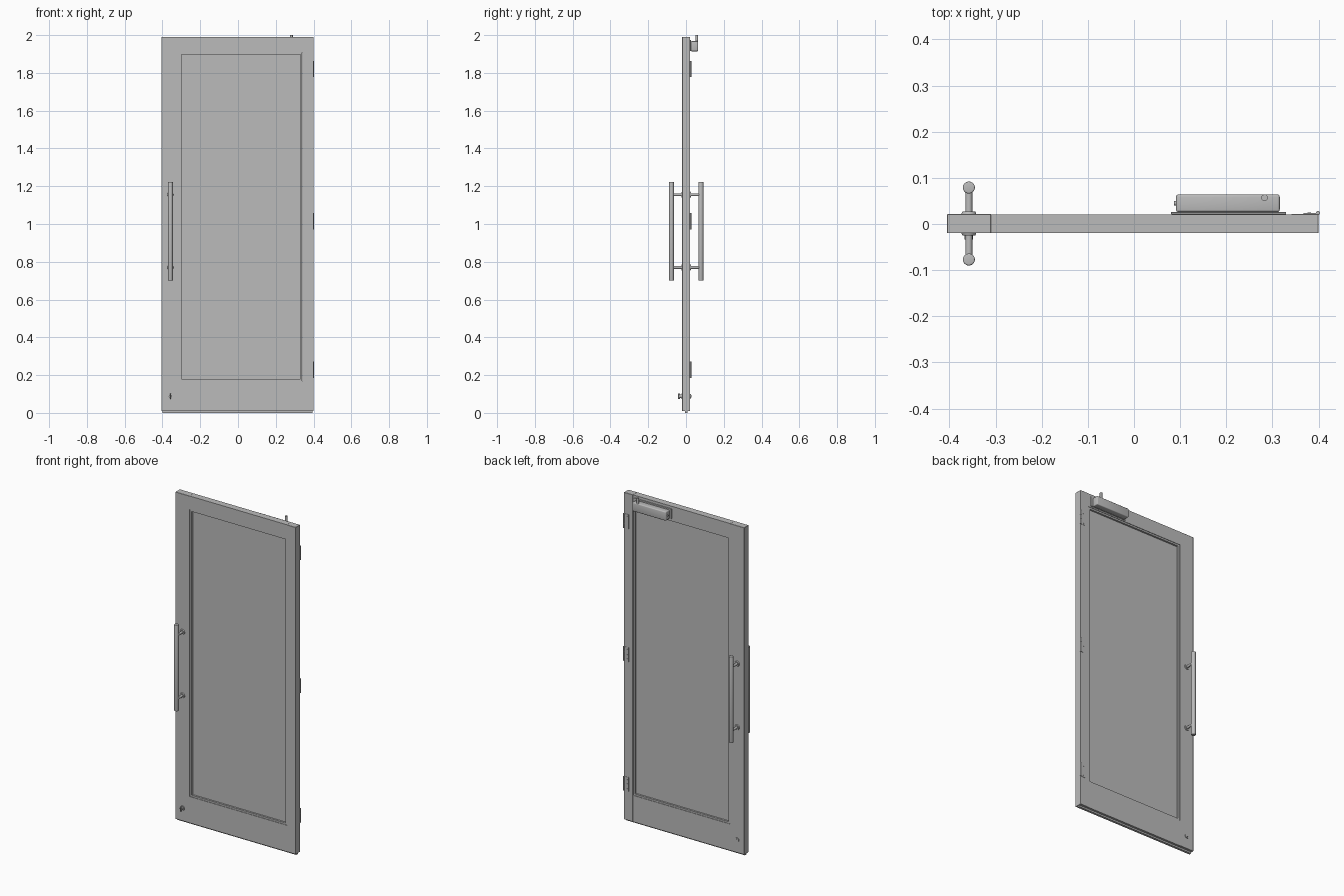
import bpy, bmesh, math
from mathutils import Matrix, Vector

if "Cube" in bpy.data.objects:
    bpy.data.objects.remove(bpy.data.objects["Cube"])

metal = bpy.data.materials.new("satin grey")
metal.diffuse_color = (0.5, 0.5, 0.5, 1)
metal.use_nodes = True
metal.node_tree.nodes["Principled BSDF"].inputs["Base Color"].default_value = metal.diffuse_color


def finish(name, bm, bevel=0, segments=1, smooth=False):
    if bevel:
        bmesh.ops.bevel(bm, geom=bm.edges[:], offset=bevel, segments=segments,
                        affect='EDGES', profile=0.5)
    mesh = bpy.data.meshes.new(name)
    bm.to_mesh(mesh)
    bm.free()
    mesh.materials.append(metal)
    ob = bpy.data.objects.new(name, mesh)
    bpy.context.collection.objects.link(ob)
    if smooth:
        bpy.ops.object.select_all(action='DESELECT')
        ob.select_set(True)
        bpy.context.view_layer.objects.active = ob
        bpy.ops.object.shade_smooth_by_angle(angle=math.radians(40))
    return ob


def box(name, x, y, z, bevel=0, segments=1):
    bm = bmesh.new()
    size = [b - a for a, b in (x, y, z)]
    mid = [(a + b) / 2 for a, b in (x, y, z)]
    bmesh.ops.create_cube(bm, size=1, matrix=Matrix.Translation(mid) @ Matrix.Diagonal((*size, 1)))
    return finish(name, bm, bevel, segments, segments > 1)


def rod(name, a, b, r, r2=None, sides=24, round_ends=0):
    a, b = Vector(a), Vector(b)
    d = b - a
    bm = bmesh.new()
    rot = d.to_track_quat('Z', 'Y').to_matrix().to_4x4()
    bmesh.ops.create_cone(bm, cap_ends=True, segments=sides, radius1=r,
                          radius2=r if r2 is None else r2, depth=d.length,
                          matrix=Matrix.Translation((a + b) / 2) @ rot)
    if round_ends:
        rims = [e for e in bm.edges if any(len(f.verts) > 4 for f in e.link_faces)]
        bmesh.ops.bevel(bm, geom=rims, offset=round_ends, segments=3, affect='EDGES', profile=0.5)
    return finish(name, bm, smooth=True)


# Door leaf: two stiles, two rails and the bottom drop seal
FRONT, BACK = -0.02, 0.022
L, R, B, T = -0.309, 0.34, 0.17, 1.908
box("lock_stile", (-0.405, L - 0.001), (FRONT, BACK), (0.01, 1.99), 0.001)
box("hinge_stile", (R + 0.001, 0.4), (FRONT, BACK), (0.01, 1.99), 0.001)
box("top_rail", (L - 0.001, R + 0.001), (FRONT + 0.001, BACK - 0.001), (T, 1.99))
box("bottom_rail", (L - 0.001, R + 0.001), (FRONT + 0.001, BACK - 0.001), (0.01, B))
box("bottom_seal", (-0.4, 0.395), (-0.006, 0.008), (0, 0.012))

# Glass pane with glazing beads on both faces
box("glass_pane", (L, R), (-0.005, 0.007), (B, T))
W = 0.01
for side, y in (("front", (-0.016, -0.005)), ("back", (0.007, 0.018))):
    box(side + "_bead_left", (L, L + W), y, (B, T))
    box(side + "_bead_right", (R - W, R), y, (B, T))
    box(side + "_bead_top", (L + W, R - W), y, (T - W, T))
    box(side + "_bead_bottom", (L + W, R - W), y, (B, B + W))

# Pull handles: a vertical bar on two posts with rosettes, on each face
HX = -0.358
for side, s, face in (("front", -1, FRONT), ("back", 1, BACK)):
    bar = face + s * 0.057
    rod(side + "_pull_bar", (HX, bar, 0.70), (HX, bar, 1.223), 0.013, round_ends=0.003)
    for z in (0.77, 1.155):
        rod(side + "_pull_post", (HX, face, z), (HX, bar, z), 0.0075)
        rod(side + "_pull_rosette", (HX, face, z), (HX, face + s * 0.005, z), 0.016, 0.014)

# Floor lock: key cylinder in front, thumb turn behind
LZ = 0.088
rod("lock_rosette_front", (HX, FRONT, LZ), (HX, FRONT - 0.005, LZ), 0.014)
rod("lock_cylinder", (HX, FRONT, LZ), (HX, FRONT - 0.014, LZ), 0.009)
box("lock_thumb_turn", (HX - 0.003, HX + 0.003), (FRONT - 0.022, FRONT - 0.012), (LZ - 0.014, LZ + 0.014), 0.001)
rod("lock_rosette_back", (HX, BACK, LZ), (HX, BACK + 0.004, LZ), 0.013)
box("lock_key_slot", (HX - 0.002, HX + 0.002), (BACK, BACK + 0.006), (LZ - 0.006, LZ + 0.006))

# Three butt hinges: face leaf, knuckles and screws
for z in (0.229, 1.015, 1.82):
    box("hinge_leaf", (0.368, 0.4), (BACK - 0.001, BACK + 0.0015), (z - 0.043, z + 0.043))
    for i in range(3):
        c = z + (i - 1) * 0.029
        rod("hinge_knuckle", (0.399, BACK + 0.002, c - 0.014), (0.399, BACK + 0.002, c + 0.014), 0.0045, sides=16)
        rod("hinge_screw", (0.38, BACK, c), (0.38, BACK + 0.0025, c), 0.004, sides=12)

# Door closer: backing plate, rounded body, adjuster and spindle
box("closer_plate", (0.08, 0.33), (BACK - 0.001, BACK + 0.004), (1.915, 1.975), 0.001)
box("closer_body", (0.091, 0.316), (0.026, 0.064), (1.914, 1.968), 0.005, 3)
rod("closer_adjuster", (0.087, 0.045, 1.94), (0.092, 0.045, 1.94), 0.005, sides=16)
rod("closer_spindle", (0.283, 0.057, 1.96), (0.283, 0.057, 2.0), 0.007)
